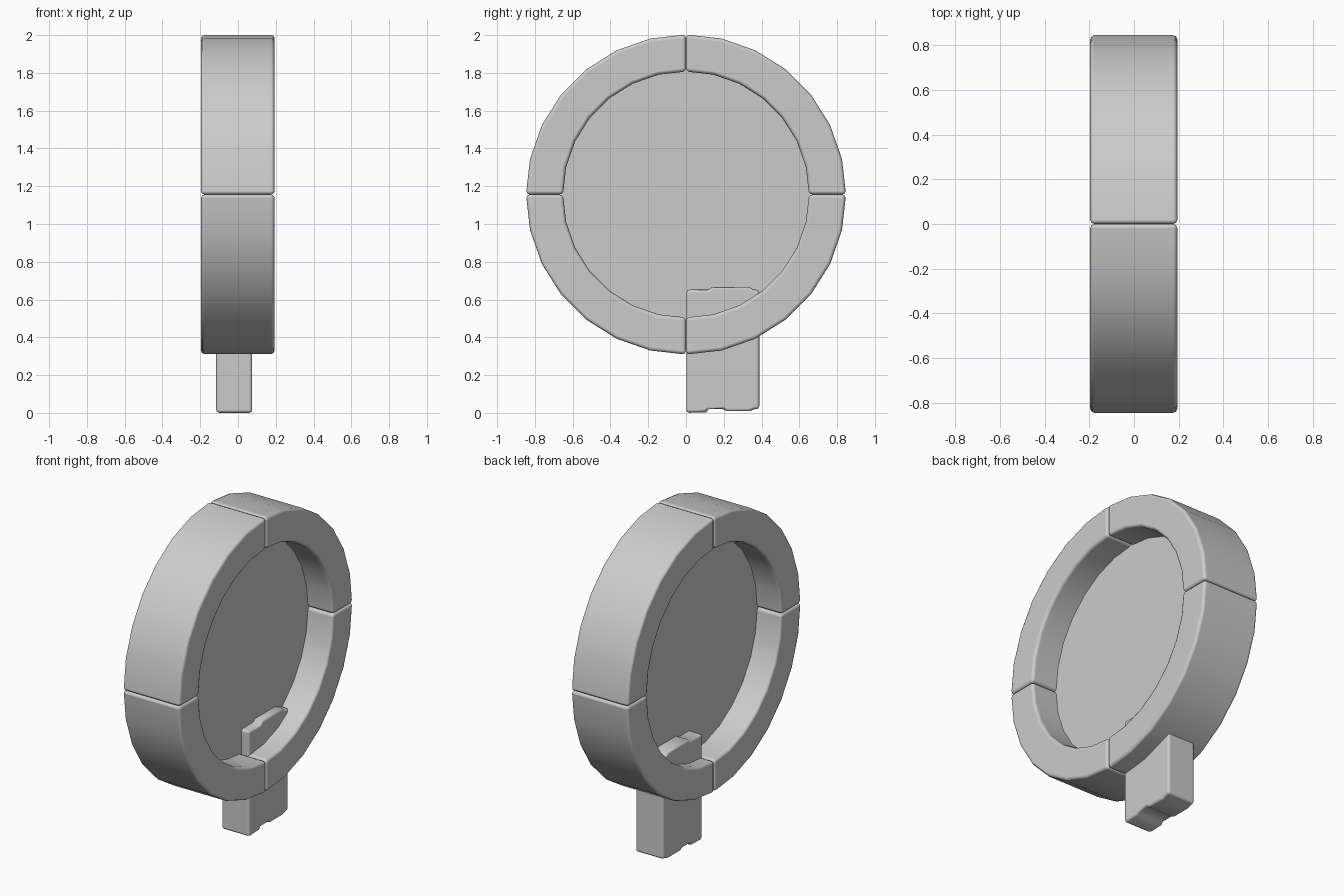
import bpy
from math import sin, cos, pi, radians

if "Cube" in bpy.data.objects:
    bpy.data.objects.remove(bpy.data.objects["Cube"])

CZ = 1.156                     # ring centre height
R_OUT, R_IN = 0.847, 0.651
X0, X1 = -0.196, 0.194
SEGS = 7                       # segments per quadrant


def extrude_x(name, profile, x0, x1, bevel=0.0, angle=30):
    """Extrude a closed (y, z) outline along x, with rounded edges."""
    n = len(profile)
    verts = [(x, y, z) for x in (x0, x1) for y, z in profile]
    faces = [list(range(n))[::-1], list(range(n, 2 * n))]
    faces += [[i, (i + 1) % n, n + (i + 1) % n, n + i] for i in range(n)]
    mesh = bpy.data.meshes.new(name)
    mesh.from_pydata(verts, [], faces)
    mesh.update()
    obj = bpy.data.objects.new(name, mesh)
    bpy.context.collection.objects.link(obj)
    if bevel:
        mesh.polygons.foreach_set("use_smooth", [True] * len(mesh.polygons))
        mod = obj.modifiers.new("rounded_edges", "BEVEL")
        mod.width = bevel
        mod.segments = 2
        mod.limit_method = 'ANGLE'
        mod.angle_limit = radians(angle)
        mod.use_clamp_overlap = False
        mod.harden_normals = True
    return obj


def arc(radius, start, count):
    step = pi / 2 / SEGS
    return [(radius * cos(start + i * step), CZ + radius * sin(start + i * step))
            for i in range(count)]


# Four ring quarters, meeting at rounded seams
for q in range(4):
    a = q * pi / 2
    outline = arc(R_OUT, a, SEGS + 1) + arc(R_IN, a, SEGS + 1)[::-1]
    extrude_x(f"ring_quarter_{q + 1}", outline, X0, X1, 0.019)

# Recessed centre panel, edges hidden in the ring
extrude_x("centre_panel", arc(R_IN + 0.03, 0, 4 * SEGS), -0.03, 0.022)

# Worn foot block running up through the ring
foot = [(0.002, 0.0), (0.107, 0.003), (0.12, 0.02), (0.195, 0.02),
        (0.215, 0.009), (0.335, 0.009), (0.365, 0.02), (0.388, 0.02),
        (0.388, 0.652), (0.358, 0.652), (0.335, 0.667), (0.14, 0.667),
        (0.118, 0.652), (0.002, 0.652)]
extrude_x("foot_block", foot, -0.116, 0.075, 0.016, 60)
